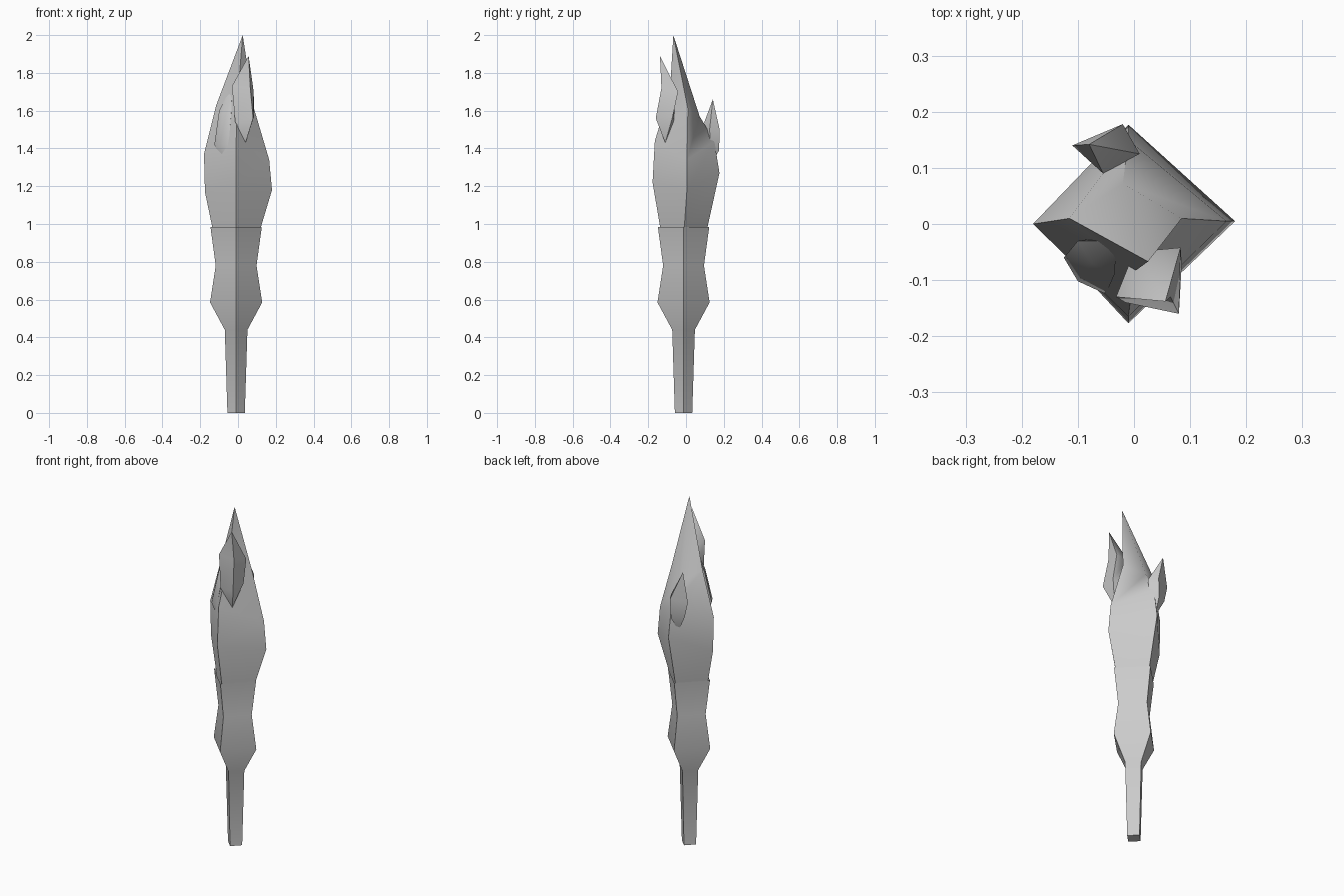
import bpy
import bmesh
import math

cube = bpy.data.objects.get("Cube")
if cube:
    bpy.data.objects.remove(cube, do_unlink=True)

grey = bpy.data.materials.new("plain_grey")
grey.use_nodes = True
colour = (0.6, 0.6, 0.6, 1)
grey.diffuse_color = colour
grey.node_tree.nodes["Principled BSDF"].inputs["Base Color"].default_value = colour


def loft(name, rings, top=None, bottom=None, cap_bottom=False):
    """Skin four-cornered rings, closing the ends to points or a cap."""
    bm = bmesh.new()
    loops = [[bm.verts.new(p) for p in ring] for ring in rings]
    for low, high in zip(loops, loops[1:]):
        for i in range(4):
            j = (i + 1) % 4
            bm.faces.new((low[i], low[j], high[j], high[i]))
    for point, loop in ((bottom, loops[0]), (top, loops[-1])):
        if point:
            apex = bm.verts.new(point)
            for i in range(4):
                bm.faces.new((loop[i], loop[(i + 1) % 4], apex))
    if cap_bottom:
        bm.faces.new(loops[0])
    bmesh.ops.recalc_face_normals(bm, faces=bm.faces)
    mesh = bpy.data.meshes.new(name)
    bm.to_mesh(mesh)
    bm.free()
    mesh.materials.append(grey)
    obj = bpy.data.objects.new(name, mesh)
    bpy.context.collection.objects.link(obj)
    bpy.ops.object.select_all(action='DESELECT')
    obj.select_set(True)
    bpy.context.view_layer.objects.active = obj
    bpy.ops.object.shade_smooth_by_angle(angle=math.radians(50))
    return obj


def diamond(r, z, x=-0.01, y=-0.013):
    return [(x - r, y, z), (x, y - r, z), (x + r, y, z), (x, y + r, z)]


# Handle with a flared, open cup
profile = [(0.046, 0), (0.06, 0.44), (0.138, 0.585), (0.108, 0.78), (0.136, 0.985)]
loft("handle", [diamond(r, z) for r, z in profile], cap_bottom=True)

# Main flame, bent towards its tip
loft("main_flame", [
    diamond(0.115, 0.93),
    [(-0.175, 0, 1.17), (-0.01, -0.177, 1.22), (0.18, 0.005, 1.18), (-0.01, 0.177, 1.27)],
    [(-0.18, 0, 1.37), (-0.01, -0.165, 1.44), (0.165, 0.005, 1.34), (-0.01, 0.15, 1.44)],
    [(-0.115, 0.01, 1.63), (0, -0.085, 1.7), (0.085, 0.01, 1.61), (-0.02, 0.072, 1.57)],
], top=(0.025, -0.067, 2), bottom=(-0.01, -0.01, 0.9))

# Small licks of flame around it
loft("front_flame", [
    [(-0.015, -0.14, 1.54), (0.08, -0.16, 1.56), (0.085, -0.07, 1.57), (0, -0.06, 1.52)],
    [(-0.032, -0.13, 1.73), (0.065, -0.13, 1.72), (0.083, -0.042, 1.7), (0, -0.05, 1.7)],
], top=(0.056, -0.138, 1.89), bottom=(0.04, -0.11, 1.43))

loft("back_flame", [
    [(-0.09, 0.14, 1.4), (-0.05, 0.1, 1.4), (0, 0.13, 1.4), (-0.025, 0.175, 1.39)],
    [(-0.11, 0.14, 1.49), (-0.055, 0.09, 1.52), (0.01, 0.125, 1.5), (-0.02, 0.178, 1.5)],
], top=(-0.08, 0.142, 1.66), bottom=(-0.04, 0.125, 1.3))

loft("side_flame", [
    [(-0.125, -0.06, 1.42), (-0.1, -0.102, 1.42), (-0.05, -0.125, 1.42), (-0.05, -0.05, 1.42)],
    [(-0.1, -0.03, 1.6), (-0.075, -0.07, 1.6), (-0.035, -0.09, 1.6), (-0.03, -0.02, 1.6)],
], top=(-0.03, -0.03, 1.74), bottom=(-0.06, -0.07, 1.28))
